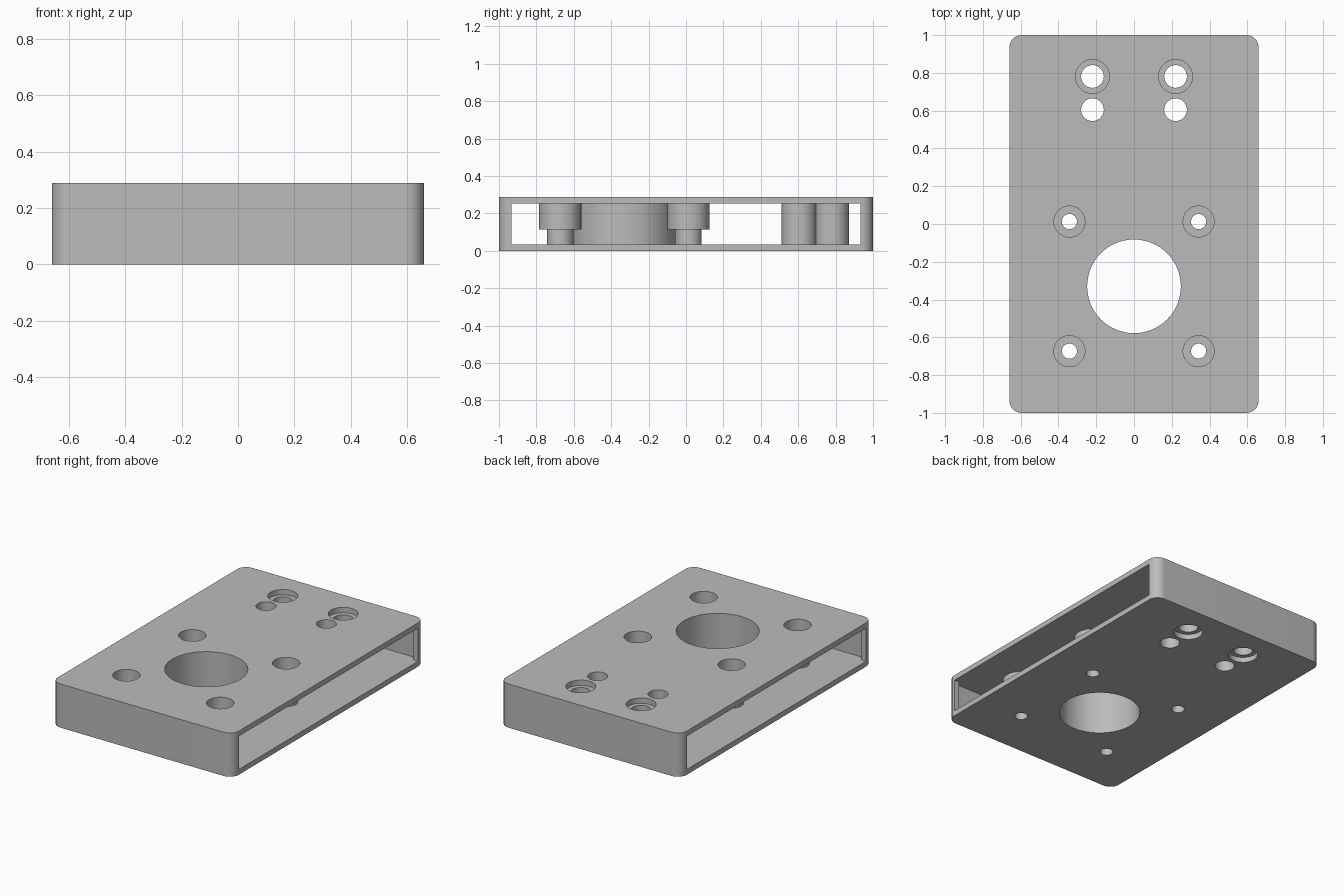
import bpy
import bmesh
from math import cos, sin, pi

if "Cube" in bpy.data.objects:
    bpy.data.objects.remove(bpy.data.objects["Cube"], do_unlink=True)

WIDTH, LENGTH, HEIGHT = 1.32, 2.0, 0.288
WALL, CORNER = 0.035, 0.066
FLOOR, CEILING = WALL, HEIGHT - WALL
BELOW, ABOVE = -0.1, HEIGHT + 0.1

grey = bpy.data.materials.new("plain_grey")
grey.use_nodes = True
colour = (0.5, 0.5, 0.5, 1)
grey.diffuse_color = colour
grey.node_tree.nodes["Principled BSDF"].inputs["Base Color"].default_value = colour


def prism(name, outline, z0, z1):
    """Solid made by extruding a flat outline upwards."""
    bm = bmesh.new()
    face = bm.faces.new([bm.verts.new((x, y, z0)) for x, y in outline])
    top = bmesh.ops.extrude_face_region(bm, geom=[face])["geom"]
    verts = [v for v in top if isinstance(v, bmesh.types.BMVert)]
    bmesh.ops.translate(bm, verts=verts, vec=(0, 0, z1 - z0))
    bmesh.ops.recalc_face_normals(bm, faces=bm.faces)
    mesh = bpy.data.meshes.new(name)
    bm.to_mesh(mesh)
    bm.free()
    mesh.materials.append(grey)
    obj = bpy.data.objects.new(name, mesh)
    bpy.context.collection.objects.link(obj)
    return obj


def rounded(w, l, r, steps=12):
    """Rounded rectangle outline."""
    points = []
    for q, (sx, sy) in enumerate([(1, 1), (-1, 1), (-1, -1), (1, -1)]):
        for i in range(steps + 1):
            a = (q + i / steps) * pi / 2
            points.append((sx * (w / 2 - r) + r * cos(a), sy * (l / 2 - r) + r * sin(a)))
    return points


def circle(x, y, r, sides=64):
    return [(x + r * cos(2 * pi * i / sides), y + r * sin(2 * pi * i / sides))
            for i in range(sides)]


def combine(target, tool, operation):
    """Apply a boolean and discard the tool."""
    mod = target.modifiers.new("bool", "BOOLEAN")
    mod.object, mod.operation, mod.solver = tool, operation, "EXACT"
    bpy.context.view_layer.update()
    result = target.evaluated_get(bpy.context.evaluated_depsgraph_get())
    mesh = bpy.data.meshes.new_from_object(result)
    target.modifiers.clear()
    target.data = mesh
    bpy.data.objects.remove(tool, do_unlink=True)


# Hollow rounded case, open along both long sides
body = prism("mounting_case", rounded(WIDTH, LENGTH, CORNER), 0, HEIGHT)
cavity = rounded(WIDTH - 2 * WALL, LENGTH - 2 * WALL, CORNER - WALL)
combine(body, prism("cavity", cavity, FLOOR, CEILING), "DIFFERENCE")
sx, sy = WIDTH, LENGTH / 2 - CORNER - 0.002
slot = [(-sx, -sy), (sx, -sy), (sx, sy), (-sx, sy)]
combine(body, prism("side_slot", slot, FLOOR, CEILING), "DIFFERENCE")

# Tubes between the plates and the holes through them: x, y, radius, z range
tubes, holes = [], []
low, high = FLOOR / 2, CEILING + WALL / 2
tubes.append((0, -0.33, 0.28, low, high))
holes.append((0, -0.33, 0.248, BELOW, ABOVE))
for side in (-1, 1):
    # Stepped screw bosses around the large bore
    for y in (-0.673, 0.013):
        x = side * 0.342
        tubes += [(x, y, 0.113, 0.113, high), (x, y, 0.071, low, 0.13)]
        holes += [(x, y, 0.082, 0.145, ABOVE), (x, y, 0.04, BELOW, 0.2)]
    # Rear pairs: plain tube, and tube recessed at both plates
    x = side * 0.22
    tubes += [(x, 0.605, 0.094, low, high), (x, 0.781, 0.091, low, high)]
    holes += [(x, 0.605, 0.06, BELOW, ABOVE), (x, 0.781, 0.06, BELOW, ABOVE),
              (x, 0.781, 0.0895, BELOW, FLOOR), (x, 0.781, 0.0895, CEILING, ABOVE)]

for operation, parts in (("UNION", tubes), ("DIFFERENCE", holes)):
    for x, y, r, z0, z1 in parts:
        combine(body, prism("tool", circle(x, y, r), z0, z1), operation)

# Smooth round walls with crisp edges
bpy.ops.object.select_all(action="DESELECT")
body.select_set(True)
bpy.context.view_layer.objects.active = body
bpy.ops.object.shade_smooth_by_angle(angle=pi / 6)
